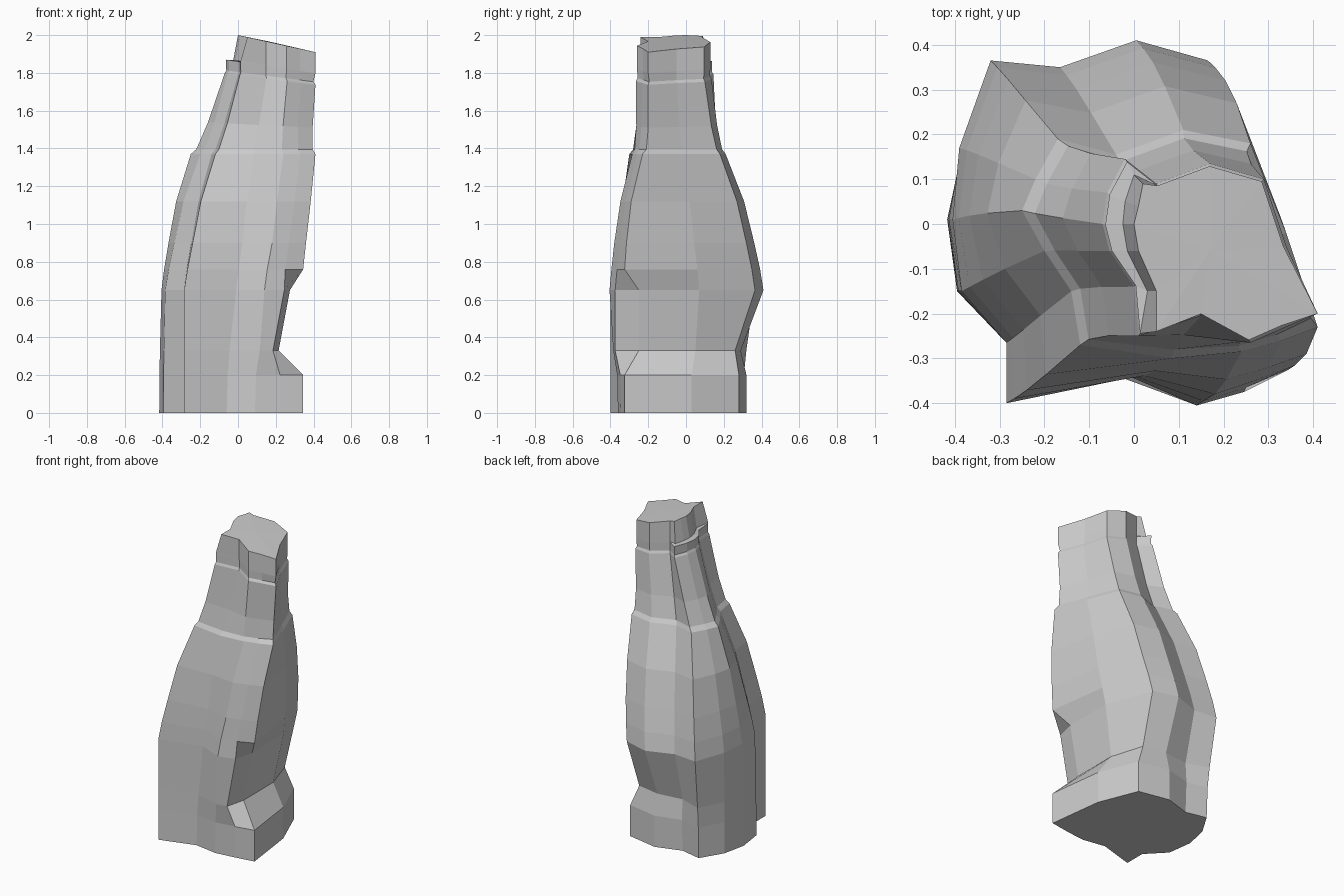
import bpy, bmesh

# Four key cross-sections, counter-clockwise from the front-left corner
base = [(-.285, -.40), (-.06, -.335), (.09, -.36), (.22, -.345), (.345, -.325), (.30, .03), (.20, .28),
        (.0, .32), (-.165, .27), (-.30, .30), (-.385, .16), (-.417, .01), (-.395, -.15), (-.285, -.265)]
middle = [(-.285, -.40), (-.01, -.34), (.14, -.405), (.245, -.375), (.275, -.25), (.275, .07), (.165, .365),
          (.005, .41), (-.165, .35), (-.32, .365), (-.39, .17), (-.405, .01), (-.385, -.15), (-.285, -.265)]
shoulder = [(-.12, -.27), (.085, -.30), (.24, -.285), (.33, -.26), (.41, -.23), (.34, -.02), (.26, .18),
            (.11, .21), (-.04, .155), (-.17, .19), (-.22, .10), (-.25, .03), (-.20, -.06), (-.14, -.15)]
neck = [(.01, -.25), (.15, -.205), (.26, -.265), (.335, -.232), (.41, -.20), (.34, -.05), (.29, .10),
        (.17, .135), (.05, .09), (-.02, .145), (-.06, .07), (-.07, .0), (-.055, -.06), (.0, -.14)]


def blend(a, b, t, scale=1.0, moved=None):
    """Mix two sections, scale about the middle, then move single points."""
    pts = [(p[0] + (q[0] - p[0]) * t, p[1] + (q[1] - p[1]) * t) for p, q in zip(a, b)]
    cx = sum(p[0] for p in pts) / len(pts)
    cy = sum(p[1] for p in pts) / len(pts)
    pts = [(cx + (x - cx) * scale, cy + (y - cy) * scale) for x, y in pts]
    for i, p in (moved or {}).items():
        pts[i] = p
    return pts


# Recess above the toe on the right and back
toe = {4: (.345, -.325), 5: (.30, .03), 6: (.20, .28), 7: (0, .32)}
recess = {2: (.115, -.385), 3: (.185, -.375), 4: (.215, -.25), 5: (.215, .05), 6: (.15, .26),
          7: (0, .29), 8: (-.165, .27)}
# Ledge on the left of the head
ledge = {9: (.0, .11), 10: (-.02, .05), 11: (-.025, .0), 12: (-.015, -.06), 13: (.03, -.15)}
crown = {9: (.02, .09), 10: (.01, .04), 11: (.0, .0), 12: (.01, -.06), 13: (.05, -.15), 0: (.05, -.24)}
corner = {4: (.41, -.2)}

# Rings from bottom to top: height, tilt along x, section
rings = [
    (0.00, 0, base),
    (0.20, 0, blend(base, middle, .1, 1, toe)),
    (0.33, 0, blend(base, middle, .3, 1, recess)),
    (0.65, 0, middle),
    (0.76, 0, blend(middle, shoulder, .13, 1.02, {2: (.155, -.395), 3: (.25, -.365), 4: (.345, -.325)})),
    (0.90, 0, blend(middle, shoulder, .32, 1.04, {3: (.27, -.35), 4: (.36, -.315)})),
    (1.12, 0, blend(middle, shoulder, .58, 1.04, {3: (.30, -.32), 4: (.385, -.29)})),
    (1.37, 0, shoulder),
    (1.395, 0, blend(shoulder, neck, .08, .95, {4: (.395, -.21)})),
    (1.53, -.05, blend(shoulder, neck, .42, .94, {4: (.395, -.2)})),
    (1.79, -.13, neck),
    (1.805, -.13, blend(neck, neck, 0, .96)),
    (1.86, -.15, blend(neck, neck, 0, .97, corner)),
    (1.865, -.15, blend(neck, neck, 0, .97, {**corner, **ledge})),
    (2.00, -.22, blend(neck, neck, 0, .97, {**corner, **crown})),
]

# Loft the rings into one faceted rock
bm = bmesh.new()
loops = [[bm.verts.new((x, y, z + tilt * x)) for x, y in pts] for z, tilt, pts in rings]
n = len(base)
for low, high in zip(loops, loops[1:]):
    for i in range(n):
        j = (i + 1) % n
        bm.faces.new((low[i], low[j], high[j], high[i]))
bm.faces.new(loops[0][::-1])

# Slightly uneven crown
peak = bm.verts.new((.17, -.06, 1.965))
for i in range(n):
    bm.faces.new((loops[-1][i], loops[-1][(i + 1) % n], peak))

bmesh.ops.recalc_face_normals(bm, faces=bm.faces[:])
mesh = bpy.data.meshes.new("rock_pillar")
bm.to_mesh(mesh)
bm.free()
bpy.context.collection.objects.link(bpy.data.objects.new("rock_pillar", mesh))
